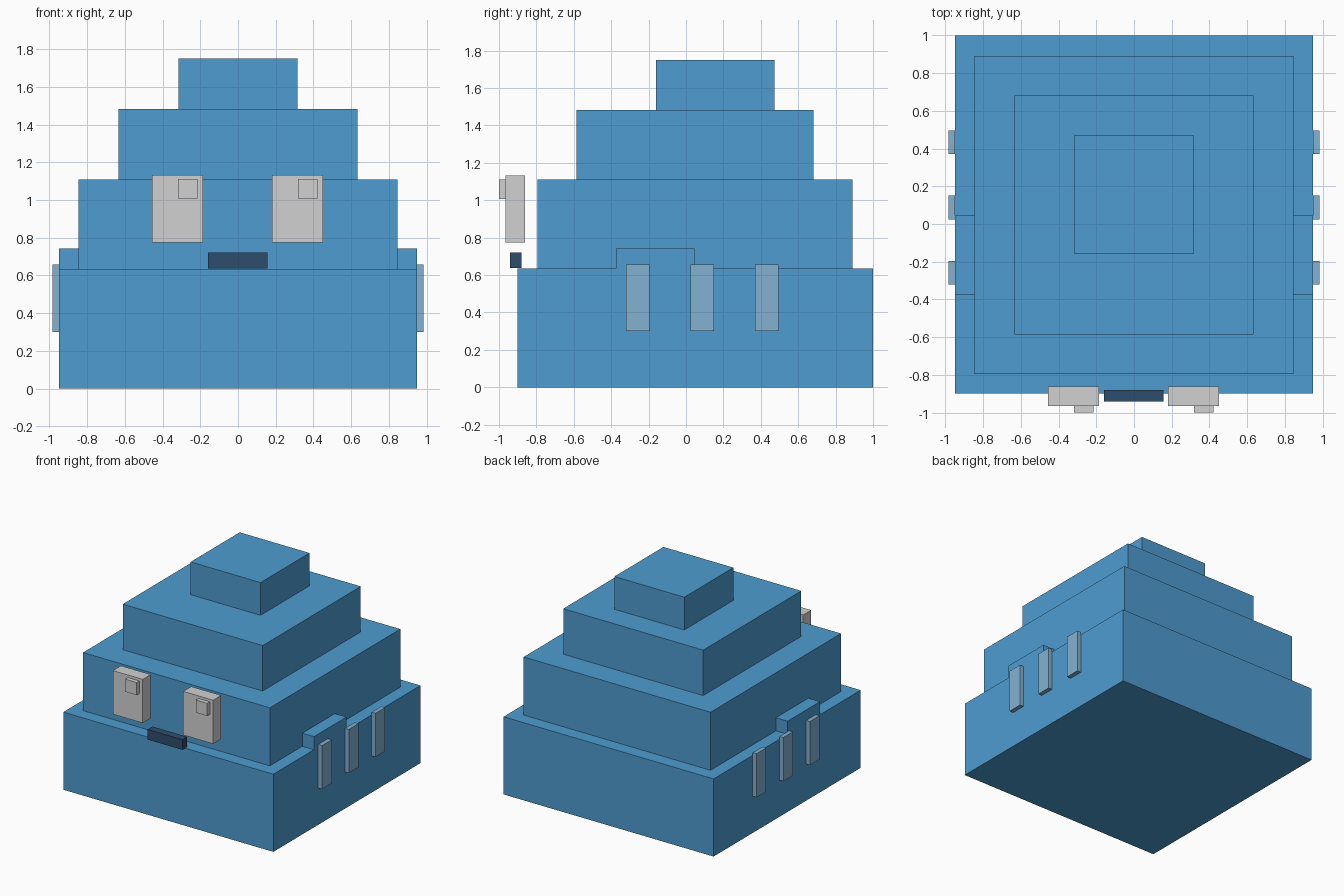
import bpy

if "Cube" in bpy.data.objects:
    bpy.data.objects.remove(bpy.data.objects["Cube"])


def material(name, rgb):
    m = bpy.data.materials.new(name)
    m.diffuse_color = (*rgb, 1.0)
    m.use_nodes = True
    m.node_tree.nodes["Principled BSDF"].inputs["Base Color"].default_value = m.diffuse_color
    return m


BLUE = material("body blue", (0.076, 0.335, 0.64))
GREY = material("light grey", (0.64, 0.64, 0.64))
NAVY = material("dark navy", (0.027, 0.074, 0.15))
PALE = material("pale blue", (0.23, 0.44, 0.635))


def box(name, x, y, z, mat):
    """Box from (min, max) ranges on each axis."""
    bpy.ops.mesh.primitive_cube_add(size=1)
    o = bpy.context.object
    o.name = name
    o.location = [(r[0] + r[1]) / 2 for r in (x, y, z)]
    o.scale = [r[1] - r[0] for r in (x, y, z)]
    bpy.ops.object.transform_apply(location=True, rotation=False, scale=True)
    o.data.materials.append(mat)
    return o


# Stepped body: half width, front y, back y, bottom z, top z
tiers = [
    ("base_tier", 0.95, -0.90, 1.00, 0.00, 0.635),
    ("lower_tier", 0.845, -0.795, 0.89, 0.635, 1.11),
    ("upper_tier", 0.633, -0.585, 0.682, 1.11, 1.482),
    ("top_tier", 0.316, -0.16, 0.473, 1.482, 1.75),
]
for name, hw, y0, y1, z0, z1 in tiers:
    box(name, (-hw, hw), (y0, y1), (z0, z1), BLUE)

for side, s in (("left", -1), ("right", 1)):
    # Raised block on the side ledge
    box(side + "_side_block", sorted((s * 0.845, s * 0.95)),
        (-0.375, 0.045), (0.635, 0.742), BLUE)
    # Three upright strips on the side wall
    for i in range(3):
        y = -0.32 + i * 0.345
        box(f"{side}_side_strip_{i + 1}", sorted((s * 0.95, s * 0.985)),
            (y, y + 0.125), (0.30, 0.657), PALE)

# Eyes, each with a small pupil toward +x, floating just ahead of the wall
for side, x in (("left", -0.456), ("right", 0.181)):
    box(side + "_eye", (x, x + 0.27), (-0.966, -0.862), (0.775, 1.132), GREY)
    px = x + 0.137
    box(side + "_pupil", (px, px + 0.103), (-1.0, -0.966), (1.008, 1.111), GREY)

# Mouth bar
box("mouth", (-0.158, 0.156), (-0.942, -0.88), (0.638, 0.721), NAVY)
